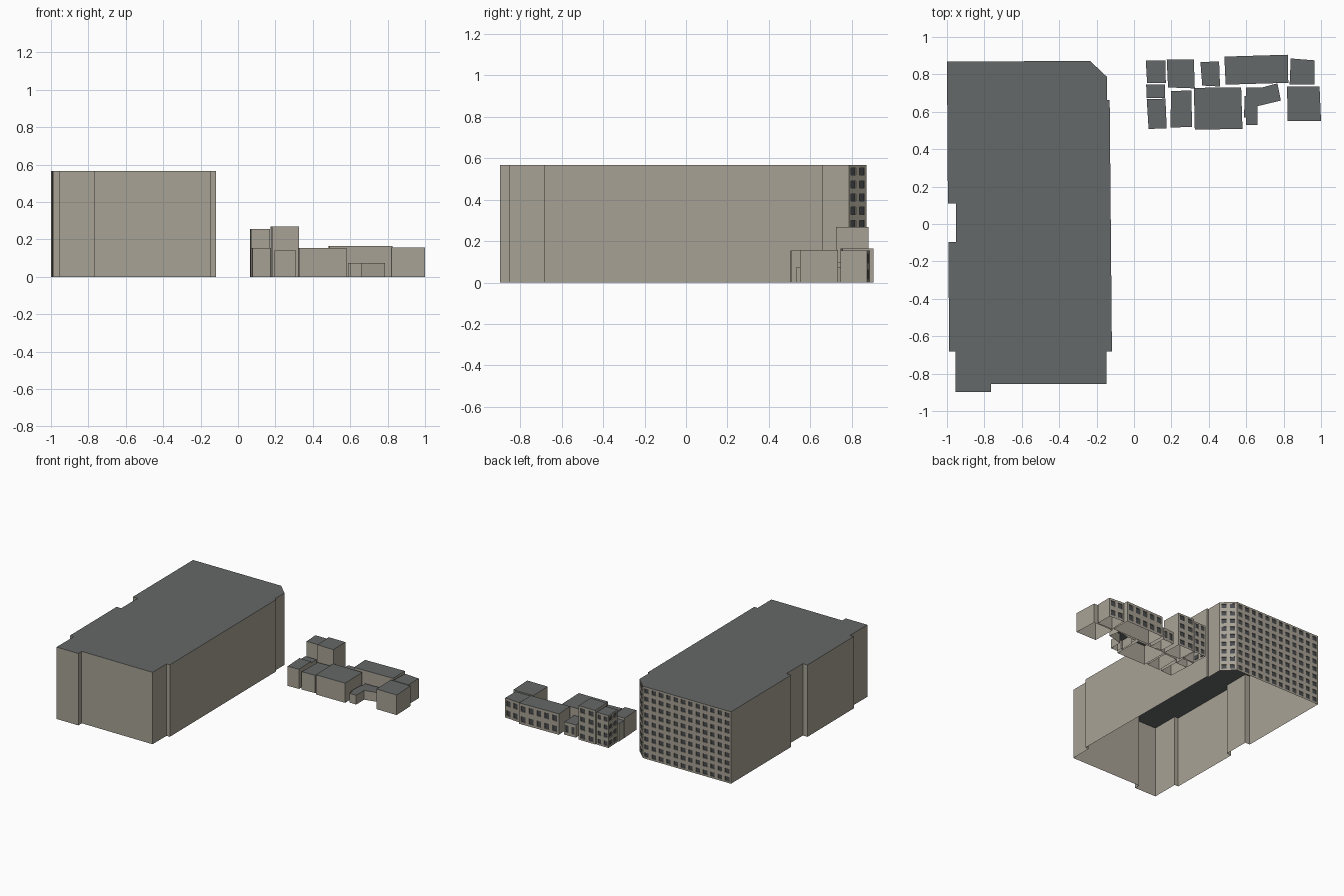
import bpy
import bmesh
from mathutils import Vector

if "Cube" in bpy.data.objects:
    bpy.data.objects.remove(bpy.data.objects["Cube"])


def flat(name, rgb):
    m = bpy.data.materials.new(name)
    m.diffuse_color = (*rgb, 1)
    m.use_nodes = True
    m.node_tree.nodes["Principled BSDF"].inputs["Base Color"].default_value = m.diffuse_color
    return m


MATS = [flat("wall_beige", (0.39, 0.36, 0.30)),
        flat("roof_grey", (0.13, 0.14, 0.14)),
        flat("window_dark", (0.065, 0.07, 0.075))]
STOREY = 0.063
RECESS = 0.006


def add_face(bm, pts, mat):
    f = bm.faces.new([bm.verts.new(p) for p in pts])
    f.material_index = mat


def breaks(n, lo, hi):
    """Fractions along a wall: cell start, window start, window end."""
    out = [(i + f) / n for i in range(n) for f in (0, lo, hi)]
    return out + [1.0]


def window_wall(bm, a, b, h):
    """Wall from a to b with a grid of recessed windows."""
    a, b = Vector((*a, 0)), Vector((*b, 0))
    run = b - a
    back = Vector((-run.y, run.x, 0)).normalized() * RECESS
    us = breaks(max(1, round(run.length / STOREY)), 0.22, 0.78)
    vs = breaks(max(1, int(h / 0.06)), 0.23, 0.77)
    for i in range(len(us) - 1):
        for j in range(len(vs) - 1):
            quad = [a + run * u + Vector((0, 0, h * v)) for u, v in
                    ((us[i], vs[j]), (us[i + 1], vs[j]),
                     (us[i + 1], vs[j + 1]), (us[i], vs[j + 1]))]
            if i % 3 == 1 and j % 3 == 1:
                inner = [p + back for p in quad]
                add_face(bm, inner, 2)
                for k in range(4):
                    n = (k + 1) % 4
                    add_face(bm, (quad[k], quad[n], inner[n], inner[k]), 0)
            else:
                add_face(bm, quad, 0)


def building(name, outline, h, windowed=()):
    """Open-bottomed shell from a counter-clockwise footprint."""
    bm = bmesh.new()
    n = len(outline)
    for i in range(n):
        a, b = outline[i], outline[(i + 1) % n]
        if i in windowed:
            window_wall(bm, a, b, h)
        else:
            add_face(bm, ((*a, 0), (*b, 0), (*b, h), (*a, h)), 0)
    add_face(bm, [(*p, h) for p in outline], 1)
    bmesh.ops.remove_doubles(bm, verts=bm.verts, dist=0.0002)
    me = bpy.data.meshes.new(name)
    bm.to_mesh(me)
    bm.free()
    for m in MATS:
        me.materials.append(m)
    bpy.context.collection.objects.link(bpy.data.objects.new(name, me))


# Large block: windows on the back and on the cut corner
building("large_block", [
    (-1, .868), (-.995, .11), (-.953, .11), (-.953, -.095), (-.993, -.095),
    (-.988, -.682), (-.955, -.682), (-.955, -.898), (-.765, -.898),
    (-.765, -.855), (-.147, -.855), (-.147, -.682), (-.118, -.682),
    (-.13, .662), (-.145, .662), (-.145, .787), (-.235, .872)],
    0.567, (15, 16))

# Back row of houses, windows facing the street
building("back_house_corner", [(.07, .755), (.17, .755), (.168, .875), (.063, .875)], .255, (2, 3))
building("back_house_tall", [(.182, .73), (.325, .725), (.32, .88), (.175, .88)], .268, (2,))
building("back_house_small", [(.365, .74), (.46, .735), (.455, .87), (.355, .865)], .1, (2,))
building("back_house_long", [(.49, .745), (.825, .755), (.822, .905), (.483, .895)], .165, (2,))
building("back_house_end", [(.832, .745), (.965, .745), (.965, .875), (.838, .885)], .155, (2,))

# Plain front row
building("front_shed", [(.068, .675), (.165, .675), (.165, .745), (.065, .745)], .14)
building("front_house_left", [(.078, .508), (.175, .512), (.168, .67), (.068, .668)], .155)
building("front_house_narrow", [(.195, .515), (.31, .52), (.307, .715), (.198, .71)], .14)
building("front_house_wide", [(.325, .505), (.58, .508), (.573, .73), (.32, .728)], .155)
building("front_house_right", [(.822, .55), (1, .55), (.992, .735), (.818, .735)], .158)

# Low bent annex
building("bent_annex", [
    (.6, .53), (.66, .53), (.66, .63), (.785, .66), (.767, .752),
    (.685, .73), (.6, .73), (.6, .685), (.592, .685), (.588, .57), (.6, .57)], .073)
